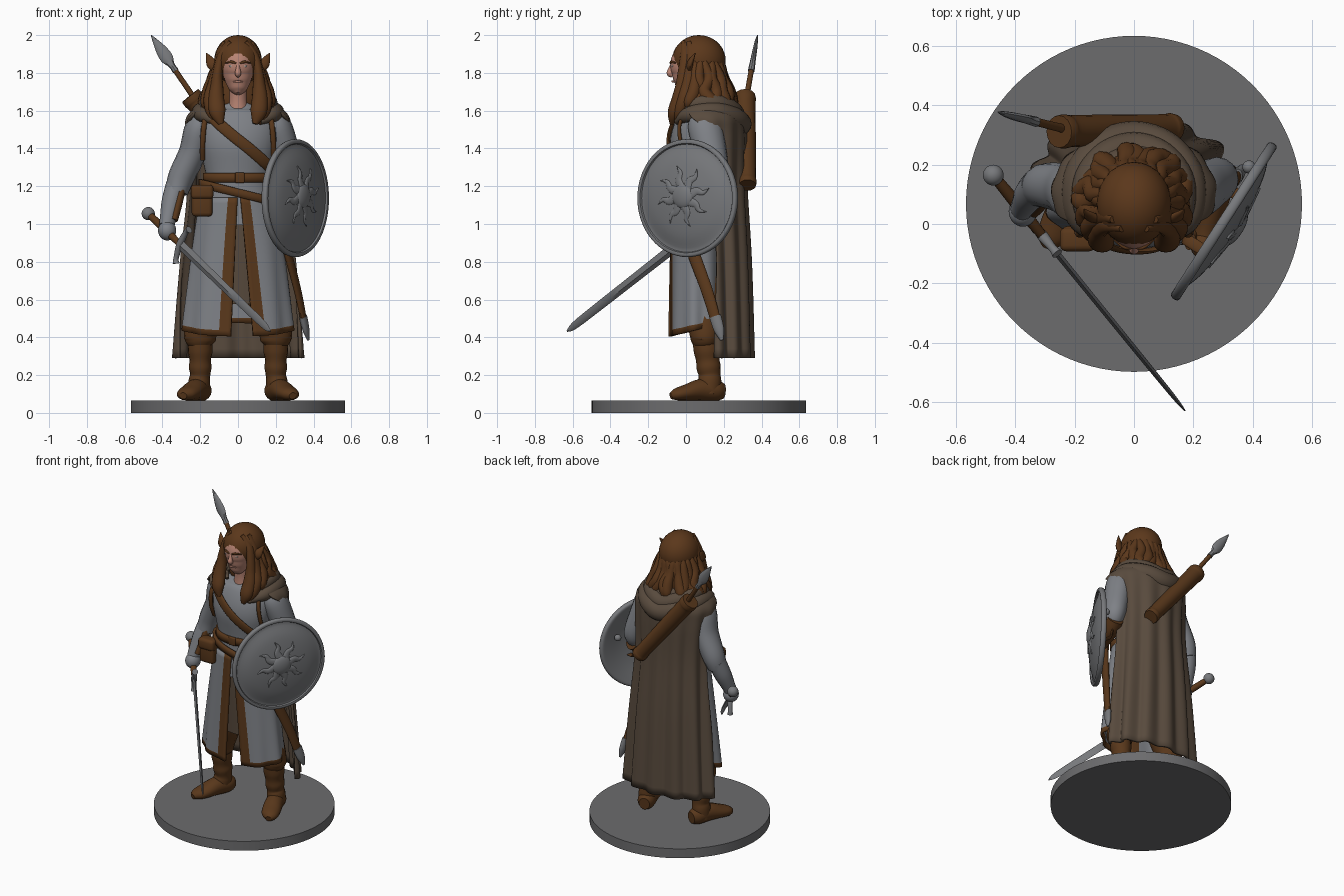
import bpy, bmesh, math, random
from mathutils import Vector, Matrix
random.seed(4)
pi, sin, cos, rad = math.pi, math.sin, math.cos, math.radians
SIDES = ((-1, "right"), (1, "left"))

def material(name, *rgb):
    m = bpy.data.materials.new(name)
    m.diffuse_color = (*rgb, 1)
    return m

GREY = material("cloth grey", .21, .22, .24)
METAL = material("metal grey", .185, .19, .2)
BASE = material("base grey", .15, .15, .155)
BROWN = material("leather brown", .1, .039, .011)
HAIR = material("hair brown", .105, .039, .011)
CLOAK = material("cloak drab", .098, .069, .047)
SKIN = material("skin", .48, .23, .17)
WHITE = material("eye white", .6, .58, .55)

def finish(name, bm, mats, thick=0):
    bmesh.ops.recalc_face_normals(bm, faces=bm.faces)
    me = bpy.data.meshes.new(name)
    bm.to_mesh(me)
    for m in mats:
        me.materials.append(m)
    ob = bpy.data.objects.new(name, me)
    bpy.context.collection.objects.link(ob)
    if thick:
        mod = ob.modifiers.new("thickness", 'SOLIDIFY')
        mod.thickness, mod.offset = thick, 0

def surf(name, f, nu, nv, mats, close=True, cap=True, thick=0, rule=lambda i, j: 0):
    """Grid surface from f(u, v); rule(i, j) gives the material index."""
    bm = bmesh.new()
    cols = nu if close else nu + 1
    V = [[bm.verts.new(f(i / nu, j / nv)) for i in range(cols)] for j in range(nv + 1)]
    for j in range(nv):
        for i in range(nu):
            k = (i + 1) % cols
            bm.faces.new((V[j][i], V[j][k], V[j + 1][k], V[j + 1][i])).material_index = rule(i, j)
    if close and cap:
        bm.faces.new(V[0])
        bm.faces.new(V[-1])
    finish(name, bm, mats, thick)

def spline(pts, t):
    n = len(pts) - 1
    s = min(max(t, 0), 1) * n
    i = min(int(s), n - 1)
    x = s - i
    a, b, c, d = (pts[min(max(i + k, 0), n)] for k in (-1, 0, 1, 2))
    return [.5 * (2*q + (r - p)*x + (2*p - 5*q + 4*r - w)*x*x + (3*q - p - 3*r + w)*x**3) for p, q, r, w in zip(a, b, c, d)]

def tube(name, pts, mat, hint=(0, -1, 0), nu=16, nv=24):
    """Sweep an ellipse; points are x, y, z, half width, half depth along hint."""
    def f(u, v):
        p = spline(pts, v)
        t = (Vector(spline(pts, v + .01)[:3]) - Vector(spline(pts, v - .01)[:3])).normalized()
        n = Vector(hint)
        n = (n - n.dot(t) * t).normalized()
        return Vector(p[:3]) + t.cross(n) * max(p[3], .0008) * cos(2*pi*u) + n * max(p[4], .0008) * sin(2*pi*u)
    surf(name, f, nu, nv, [mat])

def ball(name, loc, size, mat, rot=Matrix()):
    bm = bmesh.new()
    M = Matrix.Translation(loc) @ rot @ Matrix.Diagonal((*size, 1))
    bmesh.ops.create_uvsphere(bm, u_segments=28, v_segments=18, radius=1, matrix=M)
    finish(name, bm, [mat])

def box(name, loc, size, mat, bevel=.02):
    bm = bmesh.new()
    bmesh.ops.create_cube(bm, size=1, matrix=Matrix.Translation(loc) @ Matrix.Diagonal((*size, 1)))
    bmesh.ops.bevel(bm, geom=bm.edges[:], offset=bevel, segments=3, affect='EDGES', profile=.5)
    finish(name, bm, [mat])

# Round base
surf("base", lambda u, v: (.567*cos(2*pi*u), .068 + .567*sin(2*pi*u), .065*v), 96, 1, [BASE])
# Legs and boots
for s, side in SIDES:
    tube(side + "_trouser", [(s*.1, .08, .85, .1, .1), (s*.15, .09, .6, .1, .1), (s*.195, .1, .44, .088, .085),
         (s*.2, .1, .385, .082, .075), (s*.2, .1, .355, .06, .06)], BROWN)
    tube(side + "_boot_shaft", [(s*.2, .1, .39, .062, .066), (s*.2, .11, .33, .066, .069), (s*.2, .115, .28, .057, .062),
         (s*.2, .12, .24, .06, .064), (s*.2, .125, .2, .053, .058), (s*.205, .125, .165, .057, .062), (s*.21, .12, .1, .055, .06)], BROWN)
    tube(side + "_boot_foot", [(s*.18, .2, .115, .035, .04), (s*.193, .16, .118, .056, .056), (s*.222, .08, .122, .058, .058),
         (s*.255, .0, .108, .06, .042), (s*.28, -.05, .098, .048, .032), (s*.29, -.08, .09, .02, .018)], BROWN, (0, 0, 1))
# Torso and inner skirt
tube("torso", [(0, .06, 1.0, .215, .135), (0, .055, 1.12, .19, .122), (0, .05, 1.23, .168, .112), (0, .05, 1.33, .185, .125),
     (0, .05, 1.43, .205, .135), (0, .07, 1.53, .21, .125), (0, .085, 1.6, .15, .1), (0, .08, 1.65, .065, .07)], GREY, nu=32)
tube("inner_skirt", [(0, .07, 1.1, .16, .1), (0, .07, .85, .18, .1), (0, .08, .58, .2, .1)], CLOAK, nu=32)
# Split coat skirt with leather trim
def skirt(u, v):
    rx, ry = .19 + .095*v**.8, .13 + .015*v
    a, b = math.asin((.012 + .07*v) / rx), math.asin((.002 + .035*v) / rx)
    th = a + u*(2*pi - a - b)
    k = 1 + .035*v*cos(9*th)
    return (rx*k*sin(th), .06 - ry*k*cos(th), 1.14 - v*(.735 - .07*sin(th/2)**2))
surf("coat_skirt", skirt, 72, 24, [GREY, BROWN], close=False, thick=.016, rule=lambda i, j: int(j > 22 or i < 3 or i > 68))
# Cloak: z, centre y, radii, spread in degrees from the back
rings = [(1.69, .10, .10, .11, 130), (1.64, .10, .17, .15, 128), (1.57, .10, .26, .2, 112), (1.47, .11, .265, .2, 88),
         (1.2, .12, .255, .19, 82), (.8, .14, .285, .19, 84), (.29, .16, .325, .185, 92)]
def cloak(u, v):
    z, cy, rx, ry, sp = spline(rings, v)
    th = rad(sp) * (2*u - 1)
    k = 1 + .06*min(1, max(0, 1.7*v - .5))*cos(13*th + .6*sin(4*v))
    return (rx*k*sin(th), cy + ry*k*cos(th), z)
surf("cloak", cloak, 110, 40, [CLOAK], close=False, thick=.018)
# Bunched hood round the neck
for n, (dz, w, r) in enumerate(((-.02, 1, .05), (.03, .84, .046), (.07, .68, .036))):
    half = [(.115, -.05, 1.56, .3), (.185, .02, 1.6, .85), (.185, .15, 1.61, 1.1), (.11, .25, 1.58, 1.2)]
    path = [(-x, y, z, q) for x, y, z, q in half] + [(0, .285, 1.55, 1.25)] + half[::-1]
    tube("hood_fold_%d" % n, [(x*w, .09 + (y - .09)*w, z + dz, r*q, r*q) for x, y, z, q in path], CLOAK, (0, 0, 1), nv=48)
# Head
tube("neck", [(0, .05, 1.58, .06, .06), (0, .045, 1.66, .048, .05), (0, .04, 1.76, .05, .055)], SKIN)
tube("face", [(0, -.02, 1.69, .018, .02), (0, -.012, 1.71, .044, .045), (0, 0, 1.75, .066, .067), (0, .003, 1.8, .08, .077),
     (0, .0, 1.85, .085, .083), (0, .02, 1.92, .07, .07)], SKIN, nu=28)
tube("nose", [(0, -.07, 1.85, .009, .009), (0, -.08, 1.82, .012, .014), (0, -.085, 1.797, .017, .017), (0, -.07, 1.784, .01, .01)], SKIN)
tube("lips", [(-.026, -.058, 1.752, .003, .004), (0, -.071, 1.755, .006, .006), (.026, -.058, 1.752, .003, .004)], SKIN)
for s, side in SIDES:
    ball(side + "_eye", (s*.034, -.07, 1.836), (.014, .007, .006), WHITE)
    tube(side + "_brow", [(s*.01, -.082, 1.85, .004, .004), (s*.034, -.078, 1.858, .007, .006), (s*.066, -.052, 1.853, .003, .004)], HAIR)
    tube(side + "_ear", [(s*.1, .02, 1.81, .02, .014), (s*.135, .02, 1.845, .03, .016), (s*.155, .035, 1.88, .016, .01),
         (s*.168, .05, 1.905, .002, .002)], HAIR)
# Hair: crown, back mass, front and back locks
ball("hair_crown", (0, .068, 1.865), (.126, .142, .135), HAIR)
tube("hair_back", [(0, .1, 1.9, .1, .09), (0, .12, 1.78, .122, .1), (0, .13, 1.66, .14, .11), (0, .14, 1.6, .11, .09)], HAIR, nu=28)
for s, side in SIDES:
    for n, (dx, dy, w) in enumerate(((0, 0, 1), (.03, .03, .9))):
        tube("%s_front_lock_%d" % (side, n), [(s*(.04 + dx), -.015 + dy, 1.965, .012, .012), (s*(.088 + dx*.4), -.0 + dy, 1.89, .022*w, .03),
             (s*(.108 + dx*.4), -.01 + dy, 1.8, .026*w, .034), (s*(.112 + dx*.7), -.02 + dy, 1.73, .034*w, .036),
             (s*(.115 + dx), -.04 + dy, 1.66, .042*w, .036), (s*(.108 + dx*.7), -.065 + dy, 1.59, .042*w, .032),
             (s*(.09 + dx*.6), -.075 + dy, 1.53, .014, .012)], HAIR)
for k in range(15):
    th, pts = rad(-105 + 15*k), []
    shape = ((.085, 1.9, .012), (.112, 1.84, .024), (.13, 1.77, .03), (.152, 1.7, .036), (.175, 1.64, .033), (.17, random.uniform(1.57, 1.62), .008))
    for n, (r, z, w) in enumerate(shape):
        a = th + random.uniform(-.1, .1) * min(n, 3)/2
        r += random.uniform(-.01, .01) * (n > 1)
        pts.append((r*sin(a), .075 + r*cos(a), z, w, w))
    tube("back_lock_%d" % k, pts, HAIR, (sin(th), cos(th), 0), nu=10)
# Arms
tube("right_sleeve", [(-.16, .09, 1.58, .05, .06), (-.205, .1, 1.51, .075, .09), (-.24, .12, 1.38, .073, .085), (-.3, .13, 1.25, .07, .075),
     (-.325, .12, 1.17, .06, .064)], GREY)
tube("right_bracer", [(-.325, .13, 1.21, .056, .06), (-.35, .1, 1.12, .054, .056), (-.37, .065, 1.03, .044, .044), (-.378, .05, .99, .04, .04)], GREY)
tube("right_bracer_strap", [(-.295, .1, 1.2, .022, .03), (-.318, .07, 1.1, .022, .03), (-.338, .045, 1.02, .02, .025)], BROWN)
ball("right_hand", (-.375, .043, .965), (.048, .052, .052), GREY)
tube("left_sleeve", [(.16, .09, 1.58, .05, .06), (.205, .1, 1.52, .077, .09), (.25, .13, 1.38, .076, .085), (.285, .15, 1.26, .068, .075),
     (.285, .13, 1.2, .055, .06)], GREY)
tube("left_bracer", [(.295, .17, 1.2, .05, .055), (.275, .1, 1.16, .052, .052), (.25, .0, 1.13, .042, .042), (.24, -.05, 1.12, .04, .04)], BROWN)
ball("left_hand", (.235, -.07, 1.12), (.045, .05, .05), BROWN)
# Leather straps, belts and pouch
tube("chest_strap", [(x, y, z, .03, .01) for x, y, z in ((-.18, .02, 1.63), (-.12, -.055, 1.55), (-.03, -.09, 1.47), (.07, -.085, 1.39),
     (.16, -.03, 1.31), (.2, .08, 1.27))], BROWN)
for s, side in SIDES:
    tube(side + "_armhole_trim", [(s*x, y, z, .014, .01) for x, y, z in ((.165, .0, 1.6), (.18, -.035, 1.52), (.188, -.025, 1.42), (.188, .01, 1.34))], BROWN)
def belt(name, z0, slope, rx, ry, h):
    surf(name, lambda u, v: (rx*cos(2*pi*u), .052 + ry*sin(2*pi*u), z0 + slope*rx*cos(2*pi*u) + h*(v - .5)), 48, 2, [BROWN], cap=False, thick=.016)
belt("waist_belt", 1.245, 0, .178, .122, .05)
belt("sword_belt", 1.165, -.25, .2, .133, .045)
box("belt_buckle", (.01, -.075, 1.245), (.05, .02, .055), BROWN, .006)
box("pouch", (-.19, -.045, 1.12), (.11, .075, .16), BROWN)
box("pouch_flap", (-.19, -.052, 1.17), (.12, .08, .075), BROWN)
# Scabbard
tube("scabbard", [(.19, -.06, 1.16, .03, .018), (.25, .02, .9, .034, .02), (.315, .11, .65, .032, .018), (.35, .16, .48, .028, .015)], BROWN, (1, -.3, 0))
tube("scabbard_tip", [(.345, .155, .51, .033, .02), (.36, .175, .44, .028, .017), (.372, .19, .385, .008, .006)], METAL, (1, -.3, 0))
# Sword
P, Q = Vector((-.475, .165, 1.055)), Vector((.172, -.63, .432))
d = (Q - P).normalized()
up = (Vector((0, 0, 1)) - d.z*d).normalized()
flat = d.cross(up)
def along(A, B, *data):
    return [(*A.lerp(B, t), a, b) for t, a, b in data]
ball("sword_pommel", P, (.035, .035, .035), METAL)
tube("sword_grip", along(P, Q, (.01, .018, .018), (.14, .021, .021), (.26, .016, .016)), BROWN, flat)
tube("sword_blade", along(P, Q, (.25, .029, .011), (.5, .027, .01), (.8, .025, .009), (.95, .021, .007), (1, .004, .002)), METAL, flat, nu=4)
tube("sword_guard", [(*(P.lerp(Q, .26) + up*h + d*b), r, r) for h, b, r in ((-.105, .025, .019), (-.08, .01, .014), (0, 0, .019),
     (.08, .01, .014), (.105, .025, .019))], METAL, flat)
# Round shield with sun emblem
N, X, C = Vector((.84, -.54, 0)).normalized(), Vector((.54, .84, 0)).normalized(), Vector((.305, .008, 1.137))
def on_shield(x, y, h):
    return C + X*x + Vector((0, 0, y)) + N*h
dish = [(.001, .03), (.15, .015), (.26, -.012), (.3, -.02), (.312, -.006), (.308, .012), (.29, .014), (.278, .004), (.2, .03), (.1, .046), (.001, .052)]
def shield(u, v):
    r, h = spline(dish, v)
    return on_shield(r*cos(2*pi*u), r*sin(2*pi*u), h)
surf("shield", shield, 64, 40, [METAL])
ball("shield_boss", on_shield(0, .01, .046), (.065, .065, .024), METAL, Matrix((X, (0, 0, 1), N)).transposed().to_4x4())
for k in range(8):
    a = k*pi/4 + .2
    tube("shield_ray_%d" % k, [(*on_shield(r*cos(a + w), .01 + r*sin(a + w), h), b, .007) for r, w, h, b in
         ((.05, 0, .05, .024), (.09, .1, .046, .02), (.125, -.05, .041, .013), (.165, .06, .036, .001))], METAL, N, nu=10, nv=14)
for x in (-.12, .1):
    tube("shield_arm_strap", [(*on_shield(x, y, h), .02, .007) for y, h in ((-.08, .01), (-.05, -.07), (.05, -.07), (.08, .01))], BROWN, N)
ball("shield_rivet", on_shield(.2, .07, -.03), (.022, .022, .022), METAL)
# Quiver and spear across the back
A, B, S, T = Vector((-.245, .312, 1.67)), Vector((.135, .325, 1.205)), Vector((-.2, .312, 1.62)), Vector((-.46, .378, 2.0))
tube("quiver", along(A, B, (.12, .03, .03), (.1, .045, .045), (0, .048, .048), (-.02, .055, .055), (.03, .058, .058), (.08, .054, .054),
     (.3, .053, .053), (.6, .05, .05), (.9, .047, .047), (.96, .05, .05), (1, .046, .046)), BROWN, nv=44)
tube("spear_shaft", along(S, T, (0, .015, .015), (.55, .014, .014)), BROWN)
tube("spear_head", along(S, T, (.5, .018, .018), (.58, .017, .016), (.68, .034, .014), (.8, .029, .012), (.92, .014, .008), (1, .002, .002)), METAL, nu=8)
# Smooth shading with crisp hard edges
for ob in bpy.data.objects:
    ob.select_set(True)
bpy.context.view_layer.objects.active = bpy.data.objects["torso"]
bpy.ops.object.shade_smooth_by_angle(angle=rad(40))
